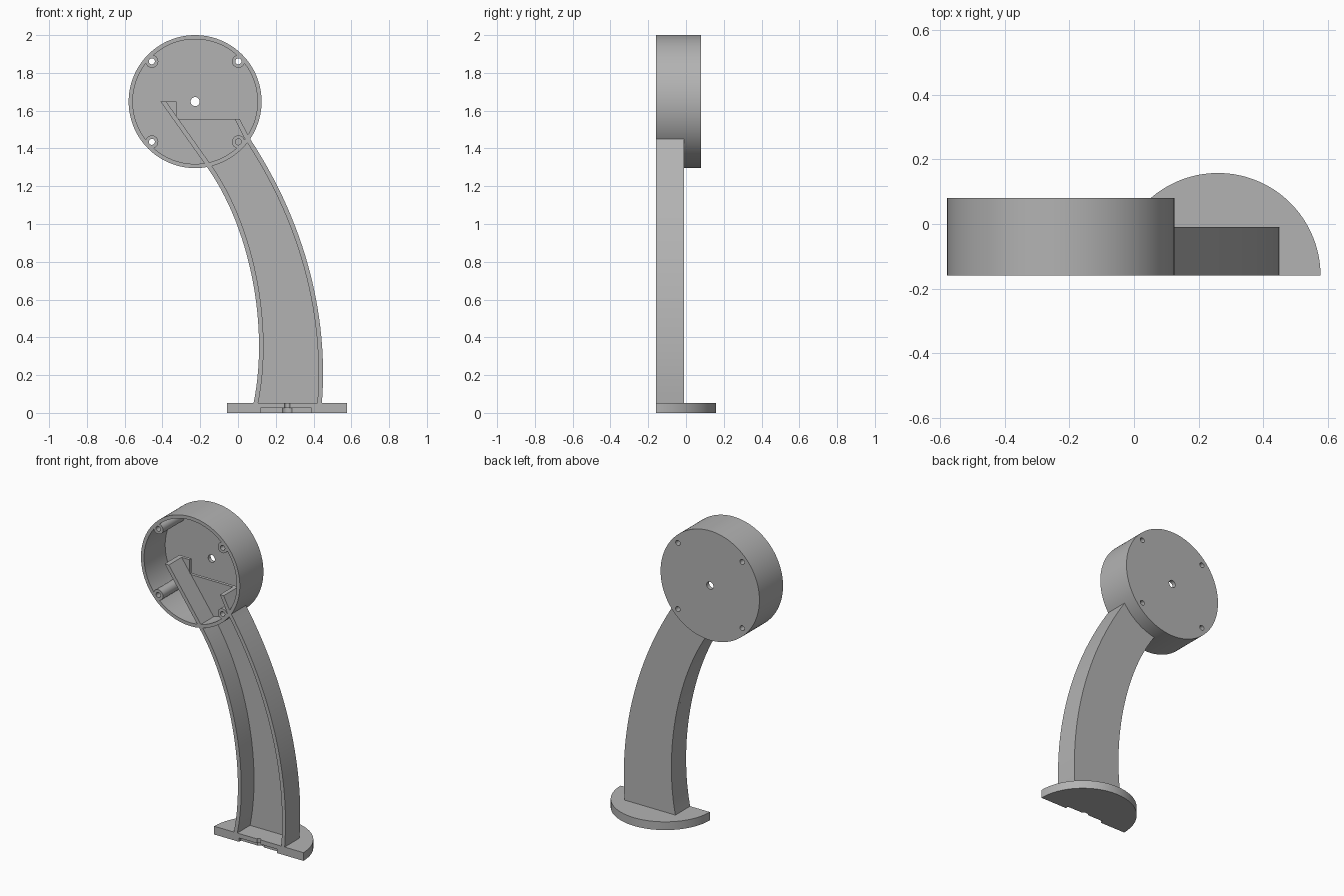
import bpy
import bmesh
import math
from mathutils import Vector
from mathutils.geometry import interpolate_bezier

old = bpy.data.objects.get("Cube")
if old:
    bpy.data.objects.remove(old, do_unlink=True)

grey = bpy.data.materials.new("plain grey")
grey.use_nodes = True
grey.diffuse_color = (0.45, 0.45, 0.45, 1)
grey.node_tree.nodes["Principled BSDF"].inputs["Base Color"].default_value = (0.45, 0.45, 0.45, 1)


def prism(name, points, low, high, axis="Y"):
    """Extrude a flat outline between two depths along Y or Z."""
    bm = bmesh.new()
    place = (lambda a, b: (a, low, b)) if axis == "Y" else (lambda a, b: (a, b, low))
    face = bm.faces.new([bm.verts.new(place(a, b)) for a, b in points])
    top = bmesh.ops.extrude_face_region(bm, geom=[face])["geom"]
    step = Vector((0, high - low, 0)) if axis == "Y" else Vector((0, 0, high - low))
    bmesh.ops.translate(bm, vec=step, verts=[g for g in top if isinstance(g, bmesh.types.BMVert)])
    bmesh.ops.recalc_face_normals(bm, faces=bm.faces[:])
    mesh = bpy.data.meshes.new(name)
    bm.to_mesh(mesh)
    bm.free()
    mesh.materials.append(grey)
    obj = bpy.data.objects.new(name, mesh)
    bpy.context.collection.objects.link(obj)
    return obj


def circle(cx, cy, r, n=32, sweep=2 * math.pi):
    count = n if sweep > 6 else n + 1
    return [(cx + r * math.cos(sweep * i / n), cy + r * math.sin(sweep * i / n)) for i in range(count)]


def rectangle(x0, x1, y0, y1):
    return [(x0, y0), (x1, y0), (x1, y1), (x0, y1)]


def combine(obj, tool, operation="DIFFERENCE"):
    """Apply a boolean, then discard the tool."""
    mod = obj.modifiers.new("boolean", "BOOLEAN")
    mod.object, mod.operation, mod.solver = tool, operation, "EXACT"
    graph = bpy.context.evaluated_depsgraph_get()
    mesh = bpy.data.meshes.new_from_object(obj.evaluated_get(graph))
    obj.modifiers.clear()
    obj.data = mesh
    bpy.data.objects.remove(tool, do_unlink=True)


FRONT, ARM_BACK, DRUM_BACK = -0.16, -0.01, 0.08
PLATE = ARM_BACK - 0.02
CX, CZ = -0.227, 1.648

# Round housing, open at the front, with four screw posts
housing = prism("round_housing", circle(CX, CZ, 0.352, 128), FRONT, DRUM_BACK)
combine(housing, prism("cavity", circle(CX, CZ, 0.33, 128), FRONT - 0.1, DRUM_BACK - 0.025))
posts = [(CX + sx * 0.229, CZ + sz * 0.213) for sx in (-1, 1) for sz in (-1, 1)]
for x, z in posts:
    combine(housing, prism("post", circle(x, z, 0.034), FRONT, DRUM_BACK - 0.01), "UNION")
for x, z in posts:
    combine(housing, prism("screw_hole", circle(x, z, 0.016), FRONT - 0.1, DRUM_BACK + 0.1))
combine(housing, prism("centre_hole", circle(CX, CZ, 0.024), FRONT - 0.1, DRUM_BACK + 0.1))


# Curved channel arm: two side walls and a back plate
def curve(*points):
    return [(p.x, p.y) for p in interpolate_bezier(*[Vector(p) for p in points], 28)]


def inset(path, width):
    """Shift a path sideways so that the wall has an even thickness."""
    shifted = []
    for i, (x, z) in enumerate(path):
        a, b = path[max(i - 1, 0)], path[min(i + 1, len(path) - 1)]
        shifted.append((x + width * math.hypot(b[0] - a[0], b[1] - a[1]) / (b[1] - a[1]), z))
    return shifted


left = curve((0.082, 0.05), (0.165, 0.45), (0.068, 0.973), (-0.163, 1.3)) + [(-0.41, CZ)]
right = curve((0.444, 0.05), (0.48, 0.5), (0.364, 0.996), (0.061, 1.455)) + [(0.01, 1.555)]
for name, path, width in (("arm_inner_wall", left, 0.024), ("arm_outer_wall", right, -0.024)):
    prism(name, path + inset(path, width)[::-1], FRONT, PLATE)
prism("arm_back_plate", left + [(-0.325, CZ), (-0.325, 1.555)] + right[::-1], PLATE, ARM_BACK)

# Half-round foot with a front notch and a half screw hole underneath
FX = 0.26
foot = prism("half_round_foot", circle(FX, FRONT, 0.318, 64, math.pi), 0, 0.053, "Z")
combine(foot, prism("notch", rectangle(0.12, 0.39, FRONT - 0.1, FRONT + 0.02), -0.1, 0.025, "Z"))
combine(foot, prism("screw_recess", circle(FX, FRONT, 0.032), -0.1, 0.025, "Z"))
combine(foot, prism("screw_hole", circle(FX, FRONT, 0.014), -0.1, 0.1, "Z"))

# Smooth the curved sides, keep the edges crisp
for obj in bpy.context.collection.objects:
    if obj.type == "MESH" and obj.data.materials and obj.data.materials[0] == grey:
        bpy.ops.object.select_all(action="DESELECT")
        obj.select_set(True)
        bpy.context.view_layer.objects.active = obj
        bpy.ops.object.shade_smooth_by_angle(angle=math.radians(30))
